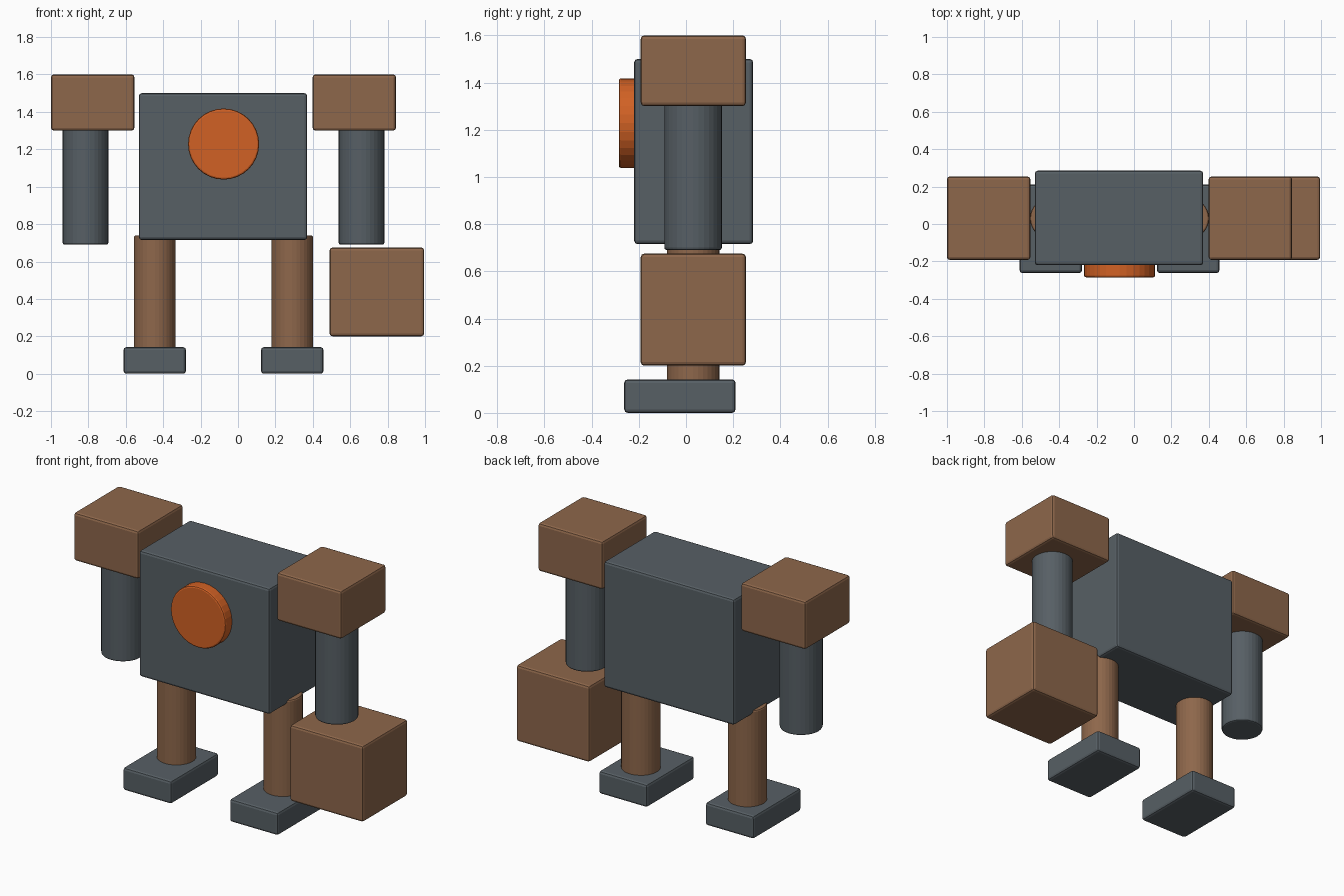
import bpy
from math import pi
from mathutils import Vector

cube = bpy.data.objects.get("Cube")
if cube:
    bpy.data.objects.remove(cube, do_unlink=True)


def material(name, rgb):
    mat = bpy.data.materials.new(name)
    mat.use_nodes = True
    mat.diffuse_color = (*rgb, 1)
    mat.node_tree.nodes["Principled BSDF"].inputs["Base Color"].default_value = (*rgb, 1)
    return mat


slate = material("slate_grey", (0.095, 0.115, 0.13))
brown = material("warm_brown", (0.27, 0.135, 0.07))
orange = material("bright_orange", (0.64, 0.12, 0.018))


def finish(name, mat, bevel):
    """Name the active part, colour it and round its edges."""
    obj = bpy.context.object
    obj.name = name
    obj.data.materials.append(mat)
    mod = obj.modifiers.new("Rounded edges", "BEVEL")
    mod.width = bevel
    mod.segments = 2
    mod.limit_method = "ANGLE"
    mod.angle_limit = pi / 6
    return obj


def box(name, low, high, mat, bevel=0.015):
    low, high = Vector(low), Vector(high)
    bpy.ops.mesh.primitive_cube_add(size=1, location=(low + high) / 2)
    bpy.context.object.scale = high - low
    bpy.ops.object.transform_apply(location=False, rotation=False, scale=True)
    return finish(name, mat, bevel)


def cylinder(name, centre, radius, depth, mat, tilt=0, bevel=0.01):
    bpy.ops.mesh.primitive_cylinder_add(vertices=32, radius=radius, depth=depth,
                                        location=centre, rotation=(tilt, 0, 0))
    return finish(name, mat, bevel)


# Torso with a round chest plate
box("torso", (-0.53, -0.22, 0.715), (0.37, 0.285, 1.5), slate)
cylinder("chest_disc", (-0.077, -0.235, 1.228), 0.19, 0.1, orange, tilt=pi / 2)

# Arms and legs: each side has its own centre lines
for side, arm_x, leg_x in (("right", -0.815, -0.445), ("left", 0.66, 0.29)):
    shoulder_x = -0.777 if side == "right" else 0.622
    box(side + "_shoulder", (shoulder_x - 0.223, -0.192, 1.3),
        (shoulder_x + 0.223, 0.254, 1.6), brown)
    cylinder(side + "_arm", (arm_x, 0.03, 1.0), 0.122, 0.62, slate)
    cylinder(side + "_leg", (leg_x, 0.03, 0.42), 0.111, 0.64, brown)
    box(side + "_foot", (leg_x - 0.167, -0.262, 0), (leg_x + 0.167, 0.21, 0.142), slate)

# Large fist hanging below the left arm
box("left_fist", (0.49, -0.192, 0.2), (0.995, 0.254, 0.675), brown)
